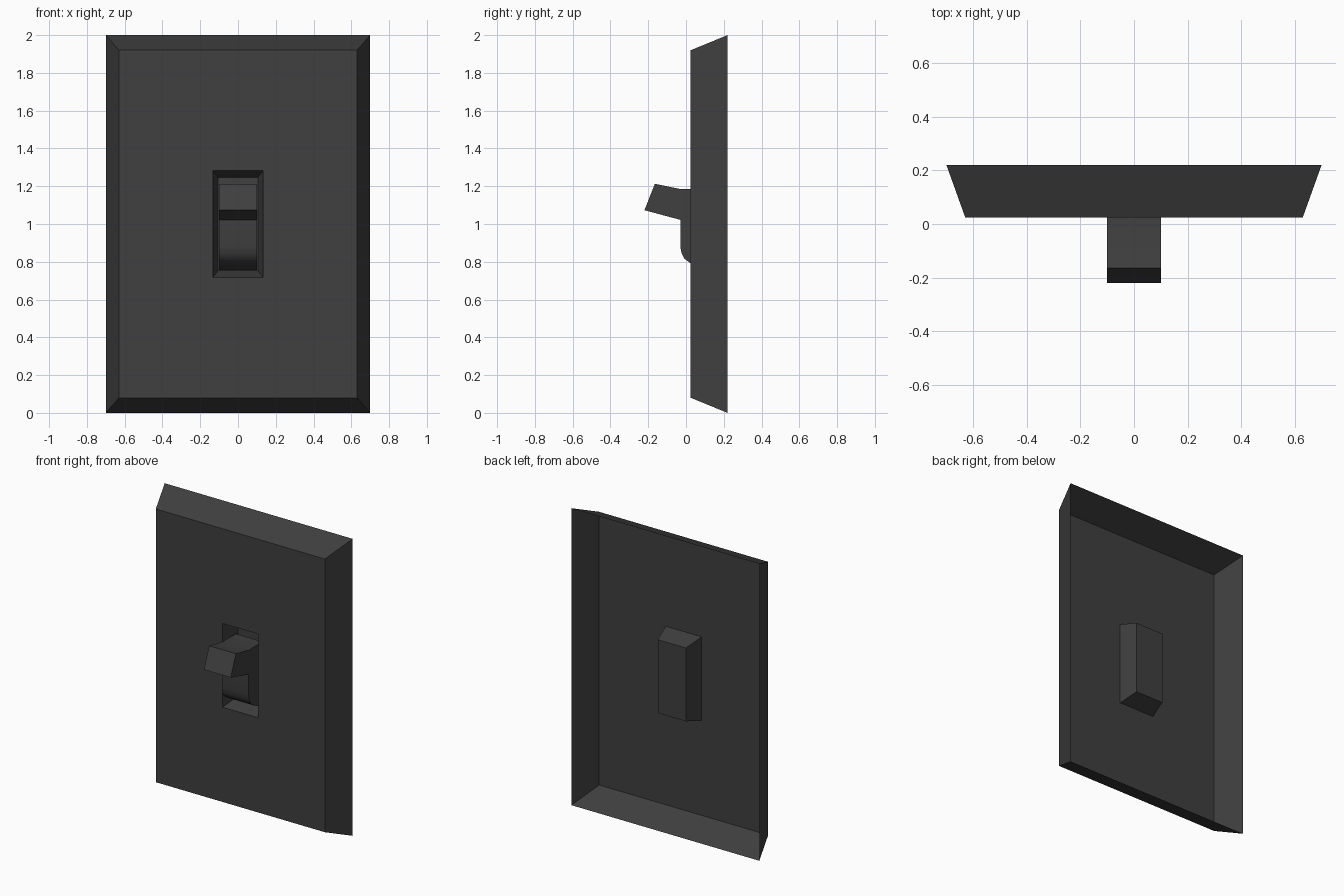
import bpy
import bmesh
import math

if "Cube" in bpy.data.objects:
    bpy.data.objects.remove(bpy.data.objects["Cube"], do_unlink=True)

# Single dark plastic material
plastic = bpy.data.materials.new("dark_grey_plastic")
plastic.use_nodes = True
colour = (0.05, 0.05, 0.05, 1.0)
plastic.diffuse_color = colour
plastic.node_tree.nodes["Principled BSDF"].inputs["Base Color"].default_value = colour


def add_object(name, bm):
    mesh = bpy.data.meshes.new(name)
    bm.to_mesh(mesh)
    bm.free()
    mesh.materials.append(plastic)
    obj = bpy.data.objects.new(name, mesh)
    bpy.context.collection.objects.link(obj)
    return obj


def rectangle(bm, half_x, half_z, y):
    """Four vertices of an upright rectangle centred on z = 1."""
    signs = ((-1, -1), (1, -1), (1, 1), (-1, 1))
    return [bm.verts.new((sx * half_x, y, 1 + sz * half_z)) for sx, sz in signs]


# Wall plate: open-backed shell with sloping rim and a tapered recess
bm = bmesh.new()
rings = [rectangle(bm, *ring) for ring in (
    (0.70, 1.00, 0.22),     # rear rim
    (0.63, 0.92, 0.025),    # front edge
    (0.133, 0.282, 0.025),  # recess opening
    (0.105, 0.247, 0.15),   # recess floor
)]
for outer, inner in zip(rings, rings[1:]):
    for i in range(4):
        j = (i + 1) % 4
        bm.faces.new((outer[i], outer[j], inner[j], inner[i]))
bm.faces.new(rings[-1])
add_object("wall_plate", bm)

# Toggle: side profile (y, z) of rounded body and angled lever, extruded in x
profile = [
    (0.12, 1.185), (-0.03, 1.185),
    (-0.165, 1.213), (-0.22, 1.073), (-0.03, 1.022),
    (-0.03, 0.88), (-0.023, 0.845), (-0.01, 0.818),
    (0.02, 0.795), (0.06, 0.775), (0.12, 0.76),
]
bm = bmesh.new()
side = bm.faces.new([bm.verts.new((-0.1, y, z)) for y, z in profile])
result = bmesh.ops.extrude_face_region(bm, geom=[side], use_keep_orig=True)
moved = [v for v in result["geom"] if isinstance(v, bmesh.types.BMVert)]
bmesh.ops.translate(bm, verts=moved, vec=(0.2, 0, 0))
bmesh.ops.recalc_face_normals(bm, faces=bm.faces)
toggle = add_object("toggle_switch", bm)

# Smooth the rounded lower lip, keep the corners crisp
bpy.ops.object.select_all(action="DESELECT")
toggle.select_set(True)
bpy.context.view_layer.objects.active = toggle
bpy.ops.object.shade_smooth_by_angle(angle=math.radians(30))
